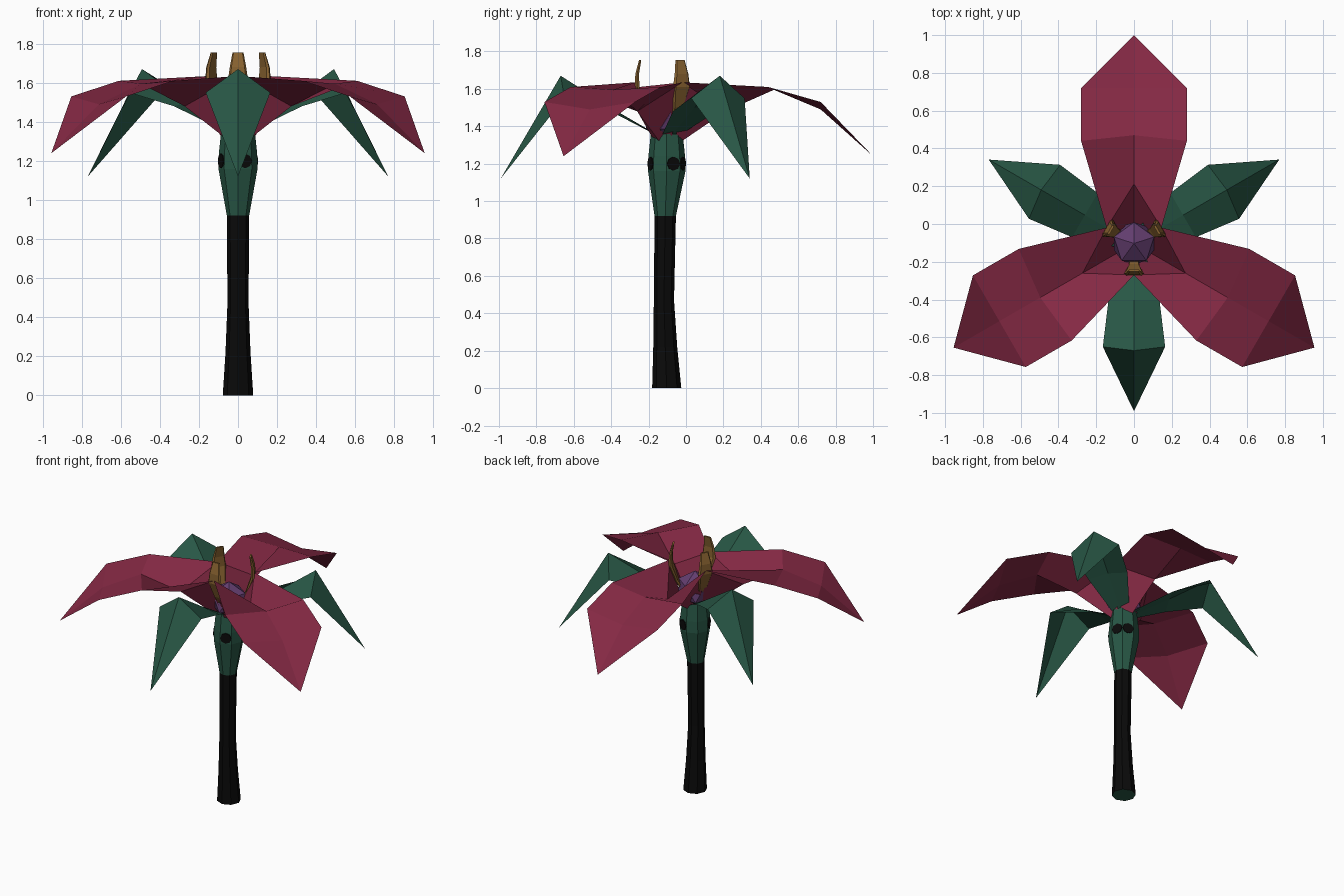
import bpy, bmesh, math
from mathutils import Matrix, Vector

if "Cube" in bpy.data.objects:
    bpy.data.objects.remove(bpy.data.objects["Cube"])

CY = -0.103  # flower axis lies slightly in front of the origin


def mat(name, col):
    m = bpy.data.materials.new(name)
    m.diffuse_color = (*col, 1)
    m.use_nodes = True
    m.node_tree.nodes["Principled BSDF"].inputs["Base Color"].default_value = m.diffuse_color
    return m


RED = mat("petal red", (0.235, 0.022, 0.058))
GREEN = mat("leaf green", (0.021, 0.095, 0.060))
BLACK = mat("stem black", (0.003, 0.003, 0.003))
BROWN = mat("stamen brown", (0.25, 0.125, 0.03))
PURPLE = mat("pistil purple", (0.125, 0.047, 0.16))


def finish(bm, name, mats, angle=0.0):
    bm.transform(Matrix.Translation((0, CY, 0)) @ Matrix.Rotation(angle, 4, 'Z'))
    me = bpy.data.meshes.new(name)
    bm.to_mesh(me)
    bm.free()
    for m in mats:
        me.materials.append(m)
    ob = bpy.data.objects.new(name, me)
    bpy.context.collection.objects.link(ob)
    return ob


def blade(name, rows, tip, material, angle):
    """Leaf along +x: rows of (edge r, half width, edge z, centre r, centre z), then a tip."""
    bm = bmesh.new()
    grid = [[bm.verts.new(p) for p in ((er, -w, ez), (cr, 0, cz), (er, w, ez))]
            for er, w, ez, cr, cz in rows]
    for a, b in zip(grid, grid[1:]):
        for i in (0, 1):
            bm.faces.new((a[i], b[i], b[i + 1], a[i + 1]))
    end = bm.verts.new((tip[0], 0, tip[1]))
    for i in (0, 1):
        bm.faces.new((grid[-1][i], end, grid[-1][i + 1]))
    finish(bm, name, [material], angle)


def loft(bm, rings, cap_start=True):
    """Skin a list of vertex-position rings and cap both ends."""
    vs = [[bm.verts.new(p) for p in ring] for ring in rings]
    n = len(vs[0])
    for a, b in zip(vs, vs[1:]):
        for i in range(n):
            j = (i + 1) % n
            bm.faces.new((a[i], a[j], b[j], b[i]))
    bm.faces.new(vs[0][::-1])
    bm.faces.new(vs[-1])
    bm.normal_update()


# Three petals whose raised shoulders meet to form a cup
petal_rows = [(0.05, 0.06, 1.34, 0.08, 1.32),
              (0.083, 0.145, 1.635, 0.315, 1.48),
              (0.543, 0.28, 1.61, 0.573, 1.595),
              (0.823, 0.28, 1.53, 0.823, 1.49)]
for k, a in enumerate((90, 210, 330)):
    blade(f"petal_{k + 1}", petal_rows, (1.103, 1.24), RED, math.radians(a))

# Three drooping green sepals between the petals
sepal_rows = [(0.06, 0.06, 1.36, 0.07, 1.36),
              (0.30, 0.135, 1.48, 0.30, 1.50),
              (0.547, 0.165, 1.55, 0.567, 1.67)]
for k, a in enumerate((30, 150, 270)):
    blade(f"sepal_{k + 1}", sepal_rows, (0.888, 1.12), GREEN, math.radians(a))

# Stem: black stalk swelling into a green neck
profile = [(0, 0.078, 0), (0.22, 0.064, -0.008), (0.47, 0.054, -0.015), (0.92, 0.057, -0.008),
           (1.16, 0.1, 0), (1.24, 0.098, 0), (1.36, 0.085, 0)]
bm = bmesh.new()
loft(bm, [[(r * math.cos(i * math.tau / 8), off + r * math.sin(i * math.tau / 8), z)
           for i in range(8)] for z, r, off in profile])
for f in bm.faces:
    if f.calc_center_median().z < 0.92 and abs(f.normal.z) < 0.8:
        f.material_index = 1
finish(bm, "stem", [GREEN, BLACK])

# Dark spots on the neck
for k, a in enumerate((22.5, 67.5, 202.5, -67.5)):
    bm = bmesh.new()
    bmesh.ops.create_cone(bm, cap_ends=True, segments=8, radius1=0.037, radius2=0.037, depth=0.008)
    bm.transform(Matrix.Translation((0.093, 0, 1.20)) @ Matrix.Rotation(math.pi / 2, 4, 'Y'))
    finish(bm, f"neck_spot_{k + 1}", [BLACK], math.radians(a))

# Stamens: flat tapered paddles curving upward (z, r, half width, half thickness)
stamen = [(1.38, 0.05, 0.018, 0.008), (1.50, 0.12, 0.03, 0.01), (1.61, 0.158, 0.052, 0.012),
          (1.68, 0.158, 0.042, 0.01), (1.755, 0.142, 0.028, 0.006)]
for k, a in enumerate((30, 150, 270)):
    bm = bmesh.new()
    loft(bm, [[(r + t, -w * 0.8, z), (r + t, w * 0.8, z), (r, w, z),
               (r - t, w * 0.8, z), (r - t, -w * 0.8, z), (r, -w, z)] for z, r, w, t in stamen])
    finish(bm, f"stamen_{k + 1}", [BROWN], math.radians(a))

# Faceted pistil in the middle of the cup
bm = bmesh.new()
bmesh.ops.create_icosphere(bm, subdivisions=1, radius=0.125)
bm.transform(Matrix.Translation((0, 0, 1.44)))
finish(bm, "pistil", [PURPLE], math.radians(18))
